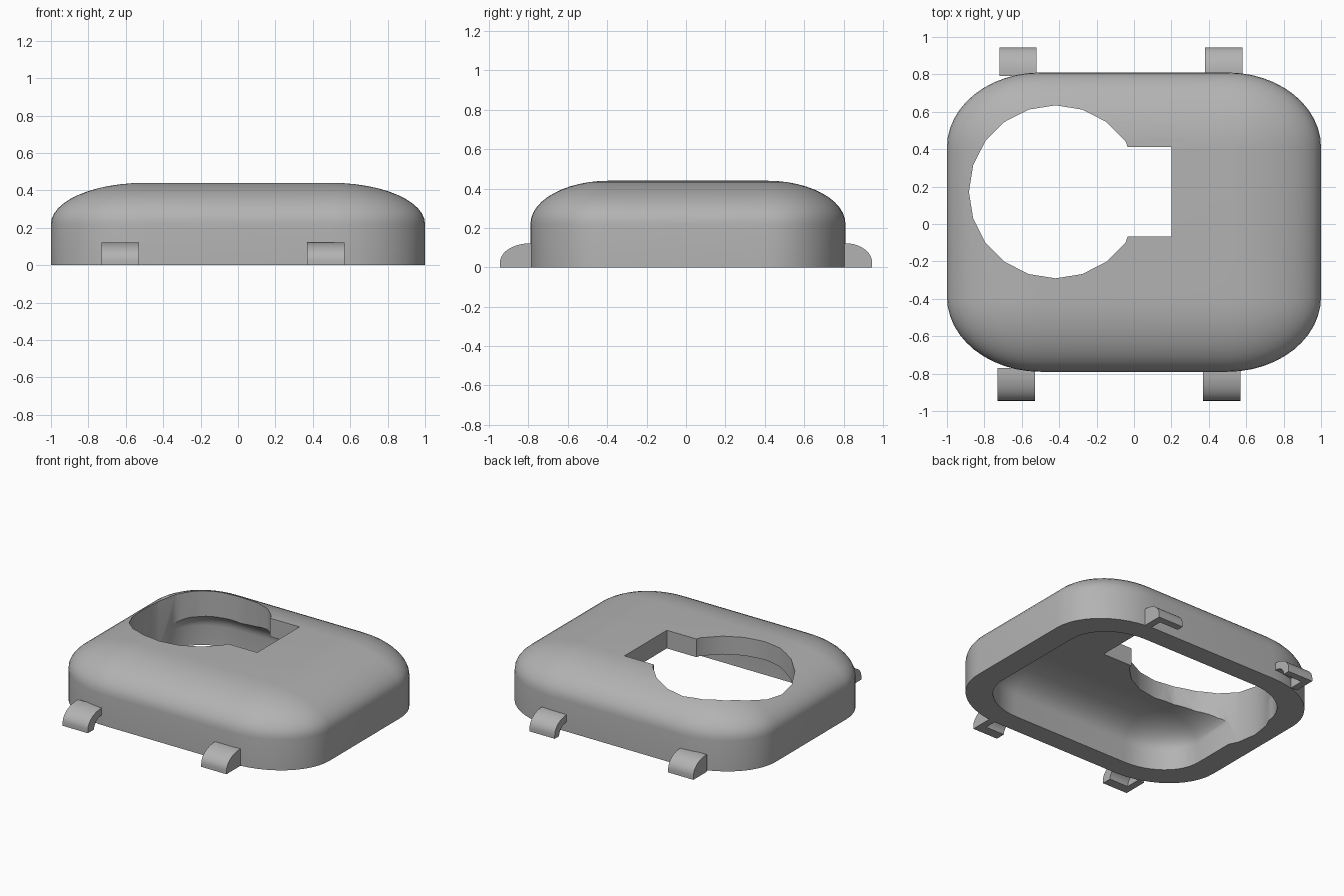
import bpy, bmesh
from math import sin, cos, pi, radians

if "Cube" in bpy.data.objects:
    bpy.data.objects.remove(bpy.data.objects["Cube"])

grey = bpy.data.materials.new("mid grey")
grey.use_nodes = True
colour = (0.45, 0.45, 0.45, 1)
grey.diffuse_color = colour
grey.node_tree.nodes["Principled BSDF"].inputs["Base Color"].default_value = colour

MID_Y = 0.01


def finish(name, bm):
    bmesh.ops.recalc_face_normals(bm, faces=bm.faces)
    mesh = bpy.data.meshes.new(name)
    bm.to_mesh(mesh)
    bm.free()
    obj = bpy.data.objects.new(name, mesh)
    bpy.context.collection.objects.link(obj)
    mesh.materials.append(grey)
    return obj


def dome_box(name, half_x, half_y, base, top, rx, ry, rz, seg=12):
    """Box with elliptical upright corners and an elliptical top edge."""
    bm = bmesh.new()
    levels = [(base, 1.0)]
    for i in range(seg + 1):
        t = pi / 2 * i / seg
        levels.append((top - rz + rz * sin(t), cos(t) if i < seg else 0))
    rings = []
    for z, k in levels:
        ring = []
        for q, (sx, sy) in enumerate([(1, 1), (-1, 1), (-1, -1), (1, -1)]):
            for j in range(seg + 1):
                a = pi / 2 * (q + j / seg)
                ring.append(bm.verts.new((sx * (half_x - rx) + rx * k * cos(a),
                                          MID_Y + sy * (half_y - ry) + ry * k * sin(a), z)))
        rings.append(ring)
    n = len(rings[0])
    for low, high in zip(rings, rings[1:]):
        for i in range(n):
            bm.faces.new((low[i], low[(i + 1) % n], high[(i + 1) % n], high[i]))
    bm.faces.new(rings[0])
    bm.faces.new(rings[-1])
    bmesh.ops.remove_doubles(bm, verts=bm.verts, dist=1e-5)
    return finish(name, bm)


def prism(name, outline, vector):
    bm = bmesh.new()
    face = bm.faces.new([bm.verts.new(p) for p in outline])
    new = bmesh.ops.extrude_face_region(bm, geom=[face])["geom"]
    bmesh.ops.translate(bm, vec=vector, verts=[v for v in new if isinstance(v, bmesh.types.BMVert)])
    return finish(name, bm)


def cut(target, cutter):
    mod = target.modifiers.new("cut", "BOOLEAN")
    mod.operation = "DIFFERENCE"
    mod.solver = "EXACT"
    mod.object = cutter
    bpy.context.view_layer.objects.active = target
    bpy.ops.object.modifier_apply(modifier=mod.name)
    bpy.data.objects.remove(cutter)


def smooth(obj):
    bpy.ops.object.select_all(action="DESELECT")
    obj.select_set(True)
    bpy.context.view_layer.objects.active = obj
    bpy.ops.object.shade_smooth_by_angle(angle=radians(30))


# Hollow cover
cover = dome_box("cover_shell", 1.0, 0.8, 0, 0.44, 0.5, 0.4, 0.22)
cut(cover, dome_box("cavity", 0.83, 0.655, -0.1, 0.31, 0.37, 0.3, 0.17))

# Keyhole opening: a twenty-sided round hole joined to a square notch
hole_x, hole_y, radius = -0.42, 0.172, 0.4625
notch = 0.24
outline = [(0.2, hole_y - notch), (0.2, hole_y + notch), (-0.034, hole_y + notch)]
for i in range(2, 19):
    a = 2 * pi * i / 20
    outline.append((hole_x + radius * cos(a), hole_y + radius * sin(a)))
outline.append((-0.034, hole_y - notch))
cut(cover, prism("opening", [(x, y, -0.2) for x, y in outline], (0, 0, 1)))
smooth(cover)


# Hooked clips, each with a blind groove open toward the middle
def clip(name, x, wall, side):
    def arc(depth, low, high):
        return [(wall + side * depth * cos(pi / 2 * i / 10), low + (high - low) * sin(pi / 2 * i / 10))
                for i in range(11)]
    tip = 0.945 - abs(wall)
    root = wall - side * 0.02
    body = [(root, 0), (wall + side * tip, 0)] + arc(tip, 0.025, 0.122) + [(root, 0.122)]
    obj = prism(name, [(x - 0.1, y, z) for y, z in body], (0.2, 0, 0))
    groove = [(root - side * 0.1, -0.05), (wall + side * 0.085, -0.05)] + arc(0.085, 0, 0.07)
    groove.append((root - side * 0.1, 0.07))
    start = x - 0.15 if x > 0 else x - 0.05
    cut(obj, prism("groove", [(start, y, z) for y, z in groove], (0.2, 0, 0)))
    smooth(obj)


clip("front_right_clip", -0.63, -0.79, -1)
clip("front_left_clip", 0.47, -0.79, -1)
clip("back_right_clip", -0.62, 0.81, 1)
clip("back_left_clip", 0.48, 0.81, 1)
